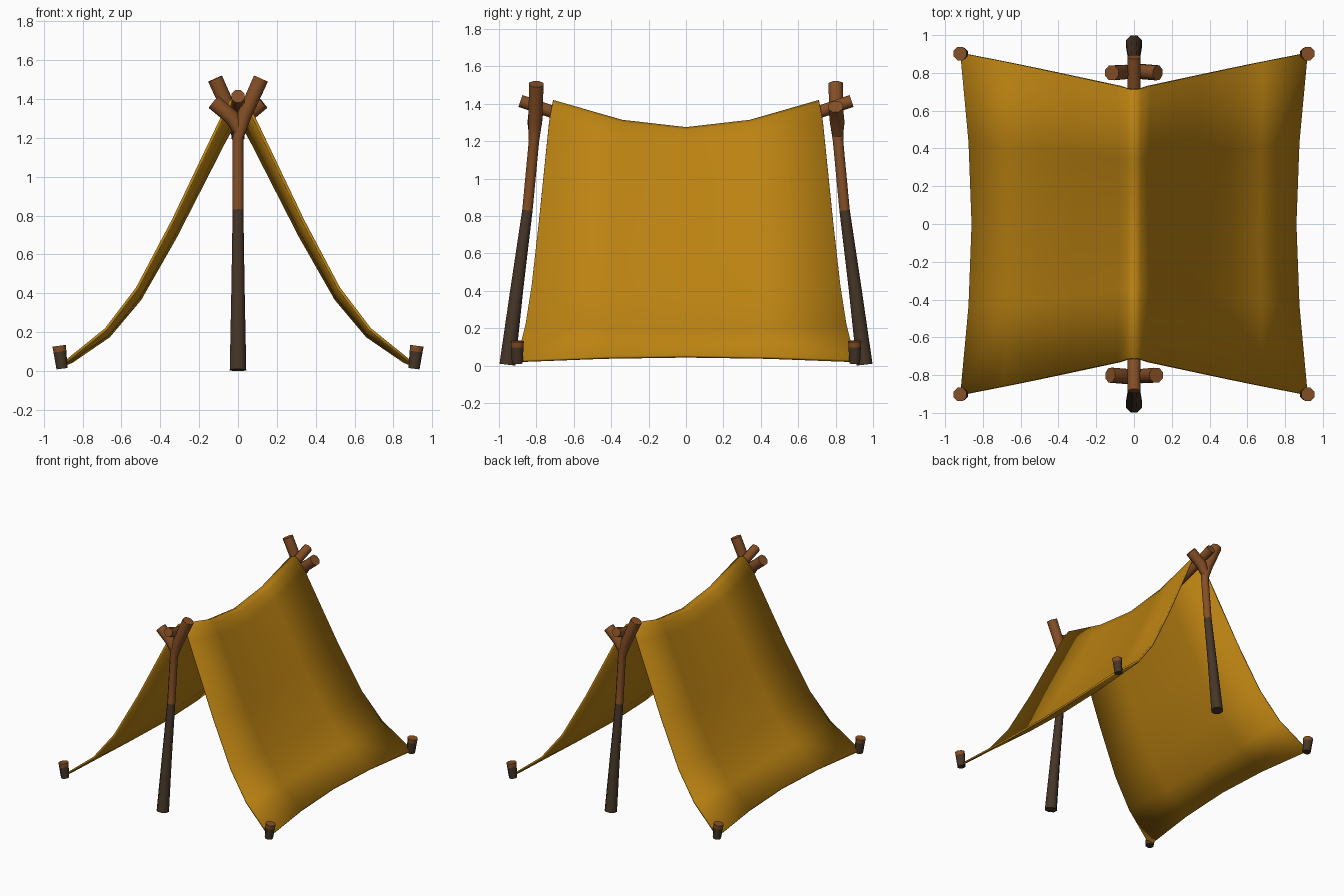
import bpy, bmesh, math
from mathutils import Vector

if "Cube" in bpy.data.objects:
    bpy.data.objects.remove(bpy.data.objects["Cube"])


def material(name, rgb):
    m = bpy.data.materials.new(name)
    m.diffuse_color = (*rgb, 1)
    m.use_nodes = True
    m.node_tree.nodes["Principled BSDF"].inputs["Base Color"].default_value = m.diffuse_color
    return m


CANVAS = material("ochre canvas", (0.50, 0.225, 0.006))
WOOD = material("brown wood", (0.235, 0.078, 0.019))
BARK = material("dark bark", (0.060, 0.036, 0.020))


def finish(name, bm, mats, angle):
    bmesh.ops.recalc_face_normals(bm, faces=bm.faces)
    me = bpy.data.meshes.new(name)
    bm.to_mesh(me)
    bm.free()
    for m in mats:
        me.materials.append(m)
    ob = bpy.data.objects.new(name, me)
    bpy.context.collection.objects.link(ob)
    bpy.context.view_layer.objects.active = ob
    ob.select_set(True)
    bpy.ops.object.shade_smooth_by_angle(angle=math.radians(angle))
    ob.select_set(False)
    return ob


def tube(bm, path, sides=8, split=None):
    """Capped tube through (x, y, z, radius) points; dark bark below split."""
    pts = [Vector(p[:3]) for p in path]
    rings = []
    for i, p in enumerate(pts):
        t = (pts[min(i + 1, len(pts) - 1)] - pts[max(i - 1, 0)]).normalized()
        ref = Vector((1, 0, 0)) if abs(t.x) < 0.8 else Vector((0, 1, 0))
        u = (ref - t * ref.dot(t)).normalized()
        v = t.cross(u)
        ring = []
        for k in range(sides):
            a = 2 * math.pi * (k + 0.5) / sides
            co = p + (u * math.cos(a) + v * math.sin(a)) * path[i][3]
            co.z = max(co.z, 0)
            ring.append(bm.verts.new(co))
        rings.append(ring)
    faces = [bm.faces.new(rings[0][::-1]), bm.faces.new(rings[-1])]
    for a, b in zip(rings, rings[1:]):
        for k in range(sides):
            n = (k + 1) % sides
            faces.append(bm.faces.new((a[k], a[n], b[n], b[k])))
    for f in faces:
        if split is not None and f.calc_center_median().z < split:
            f.material_index = 1


# Canvas sheet: half profiles (x, half length, z) at the open end and at the middle
end = [(0, .71, 1.42), (.035, .713, 1.405), (.085, .73, 1.315), (.34, .785, .78),
       (.525, .825, .43), (.685, .858, .22), (.92, .905, .03)]
mid = [(0, 1.275), (.035, 1.26), (.08, 1.18), (.325, .70), (.51, .375), (.67, .185), (.86, .055)]
bm = bmesh.new()
rows = []
for v, w in ((-1, 1), (-.48, .27), (0, 0), (.48, .27), (1, 1)):
    half = [(m[0] + (e[0] - m[0]) * w, e[1] * v, m[1] + (e[2] - m[1]) * w)
            for e, m in zip(end, mid)]
    strip = [(-x, y, z) for x, y, z in half[:0:-1]] + half
    rows.append([bm.verts.new(c) for c in strip])
for a, b in zip(rows, rows[1:]):
    for k in range(len(a) - 1):
        bm.faces.new((a[k], a[k + 1], b[k + 1], b[k]))
canvas = finish("canvas", bm, [CANVAS], 50)
if sum(p.normal.z for p in canvas.data.polygons) < 0:
    canvas.data.flip_normals()
solid = canvas.modifiers.new("thickness", "SOLIDIFY")
solid.thickness = 0.015
solid.offset = -1

# Sagging ridge pole under the canvas
bm = bmesh.new()
ridge = [(.885, 1.415), (.71, 1.355), (.34, 1.25), (0, 1.21)]
tube(bm, [(0, -y, z, .036) for y, z in ridge] + [(0, y, z, .036) for y, z in ridge[-2::-1]])
finish("ridge_pole", bm, [WOOD], 50)

# Forked end poles, the rear one turned half round
for name, s in (("front_pole", -1), ("back_pole", 1)):
    bm = bmesh.new()
    trunk = [(0, .955, .005, .046), (0, .903, .42, .037), (0, .848, .83, .030),
             (0, .813, 1.2, .030), (.03, .806, 1.31, .040), (.118, .80, 1.505, .042)]
    stub = [(.01, .812, 1.22, .028), (-.03, .808, 1.305, .042), (-.125, .80, 1.385, .042)]
    for path in (trunk, stub):
        tube(bm, [(-x * s, y * s, z, r) for x, y, z, r in path], split=.83)
    finish(name, bm, [WOOD, BARK], 50)

# Corner pegs leaning outwards
for sx, nx in ((-1, "left"), (1, "right")):
    for sy, ny in ((-1, "front"), (1, "back")):
        bm = bmesh.new()
        tube(bm, [(sx * x, sy * y, z, r) for x, y, z, r in
                  ((.906, .902, .012, .031), (.917, .902, .10, .036), (.921, .902, .13, .038))],
             split=.1)
        finish(f"{ny}_{nx}_peg", bm, [WOOD, BARK], 50)
